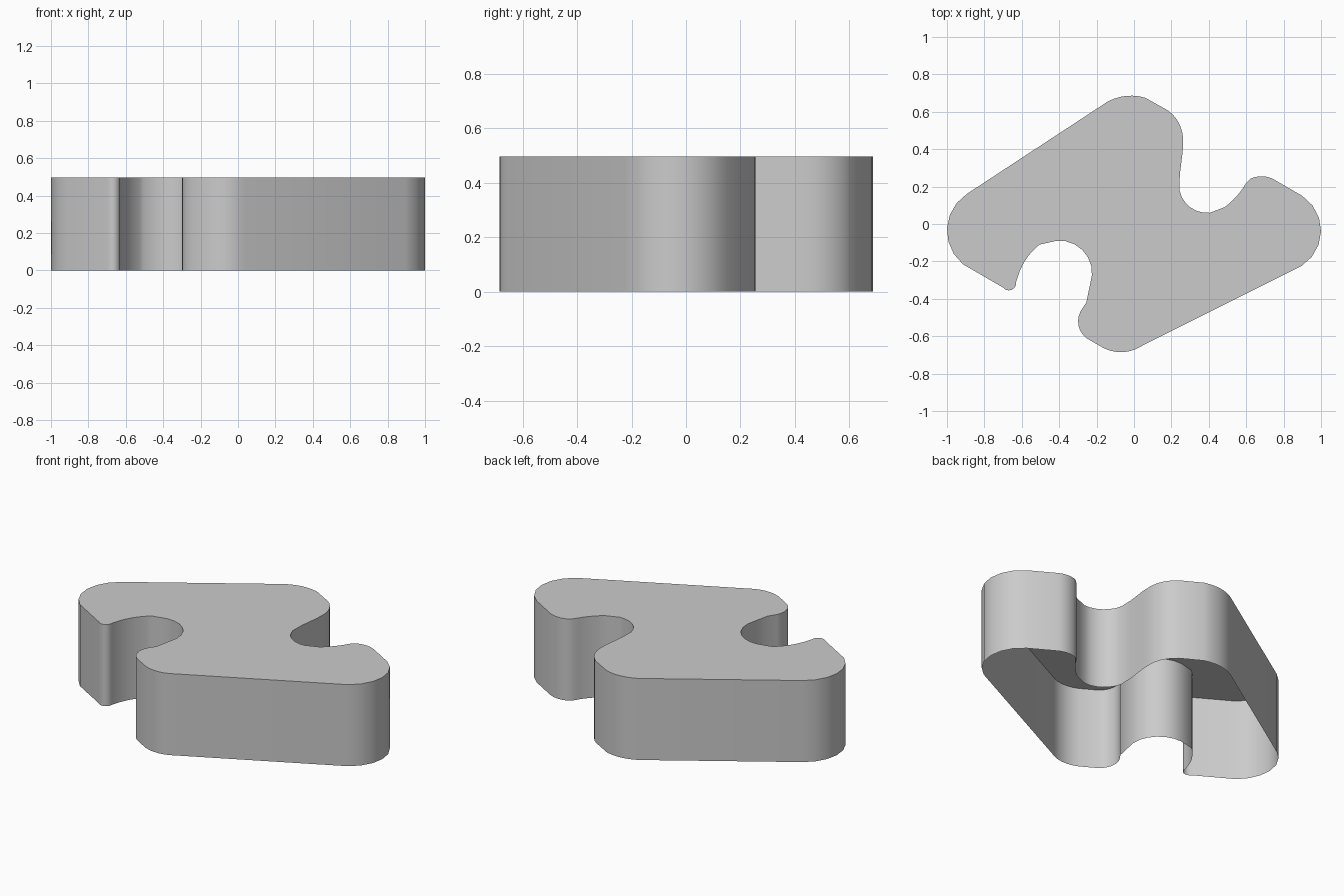
import bpy
import math
from mathutils import Vector

if "Cube" in bpy.data.objects:
    bpy.data.objects.remove(bpy.data.objects["Cube"])

HEIGHT = 0.497


def arc(a, m, b, steps=6):
    """Points on the circular arc from a through m to b."""
    a, m, b = Vector(a), Vector(m), Vector(b)
    u, v = m - a, b - a
    d = 2 * (u.x * v.y - u.y * v.x)
    c = a + Vector((v.y * u.dot(u) - u.y * v.dot(v),
                    u.x * v.dot(v) - v.x * u.dot(u))) / d
    start = math.atan2(a.y - c.y, a.x - c.x)
    end = math.atan2(b.y - c.y, b.x - c.x)
    sweep = (end - start) % math.tau
    if d < 0:
        sweep -= math.tau
    r = (a - c).length
    return [(c.x + r * math.cos(start + sweep * i / steps),
             c.y + r * math.sin(start + sweep * i / steps))
            for i in range(steps + 1)]


# Outline, clockwise: rounded corners as three-point arcs, straight runs between
outline_parts = [
    [(0.90, 0.15), (1.0, -0.0375), (0.895, -0.225)],         # right end
    [(0.04, -0.653), (-0.085, -0.685), (-0.16, -0.665)],     # front lobe
    [(-0.255, -0.61), (-0.298, -0.535), (-0.285, -0.465)],   # front hook
    [(-0.255, -0.42)],
    [(-0.225, -0.275), (-0.28, -0.135), (-0.415, -0.09)],    # front notch
    [(-0.505, -0.11), (-0.56, -0.165), (-0.61, -0.25)],
    [(-0.63, -0.31), (-0.65, -0.35), (-0.70, -0.34)],        # left hook tip
    [(-0.915, -0.215), (-1.0, -0.04), (-0.895, 0.16)],       # left end
    [(-0.14, 0.655), (-0.01, 0.686), (0.06, 0.675)],         # back lobe
    [(0.185, 0.605), (0.24, 0.54), (0.262, 0.43)],
    [(0.26, 0.385)],
    [(0.245, 0.265)],
    [(0.243, 0.18), (0.30, 0.09), (0.405, 0.06)],            # back notch
    [(0.485, 0.09), (0.55, 0.15), (0.60, 0.22)],
    [(0.625, 0.243), (0.69, 0.255), (0.745, 0.24)],          # right hook tip
]
outline = []
for part in outline_parts:
    outline += arc(*part) if len(part) == 3 else part
outline.reverse()

# Thin shell: walls and top cap, open underneath
n = len(outline)
verts = [(x, y, z) for z in (0, HEIGHT) for x, y in outline]
faces = [(i, (i + 1) % n, n + (i + 1) % n, n + i) for i in range(n)]
faces.append(tuple(range(n, 2 * n)))

mesh = bpy.data.meshes.new("notched_block")
mesh.from_pydata(verts, [], faces)
mesh.update()
block = bpy.data.objects.new("notched_block", mesh)
bpy.context.collection.objects.link(block)

# Smooth rounded walls, crisp rim
bpy.context.view_layer.objects.active = block
block.select_set(True)
bpy.ops.object.shade_smooth_by_angle(angle=math.radians(35))
